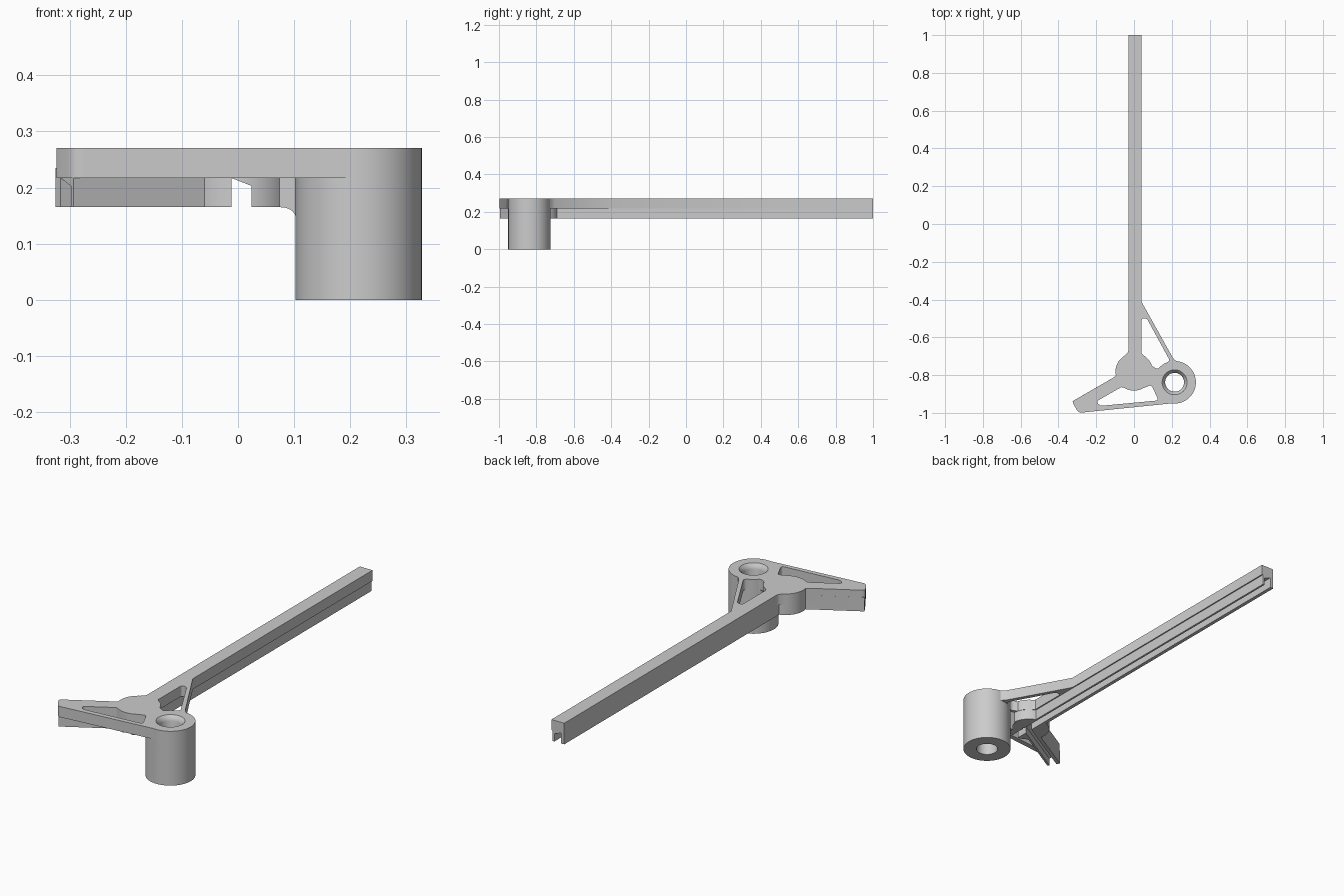
import bpy, bmesh, math
from mathutils import Vector

if "Cube" in bpy.data.objects:
    bpy.data.objects.remove(bpy.data.objects["Cube"])

grey = bpy.data.materials.new("plain grey")
grey.diffuse_color = (0.6, 0.6, 0.6, 1)
grey.use_nodes = True
grey.node_tree.nodes["Principled BSDF"].inputs["Base Color"].default_value = grey.diffuse_color

HUB = (0.0, -0.782)
BOSS = (0.215, -0.838)


def arc(c, r, a0, a1, n):
    return [(c[0] + r * math.cos(math.radians(a0 + (a1 - a0) * i / n)),
             c[1] + r * math.sin(math.radians(a0 + (a1 - a0) * i / n))) for i in range(n + 1)]


def rounded(pts):
    """Corner points may carry a third value: the setback of a rounded corner."""
    out = []
    for i, p in enumerate(pts):
        if len(p) == 2:
            out.append(p)
            continue
        c = Vector(p[:2])
        a = c + (Vector(pts[i - 1][:2]) - c).normalized() * p[2]
        b = c + (Vector(pts[(i + 1) % len(pts)][:2]) - c).normalized() * p[2]
        for k in range(7):
            t = k / 6
            v = a * (1 - t) ** 2 + c * 2 * t * (1 - t) + b * t * t
            out.append((v.x, v.y))
    return out


def prism(name, pts, lo, hi, place=lambda u, v, w: (u, v, w)):
    """Extrude a 2D outline from lo to hi, with a mapping into space."""
    bm = bmesh.new()
    pts = rounded(pts)
    rings = [[bm.verts.new(place(u, v, w)) for u, v in pts] for w in (lo, hi)]
    bm.faces.new(rings[0])
    bm.faces.new(rings[1])
    for i in range(len(pts)):
        j = (i + 1) % len(pts)
        bm.faces.new((rings[0][i], rings[0][j], rings[1][j], rings[1][i]))
    return finish(name, bm)


def finish(name, bm):
    bmesh.ops.recalc_face_normals(bm, faces=bm.faces)
    me = bpy.data.meshes.new(name)
    bm.to_mesh(me)
    bm.free()
    me.materials.append(grey)
    ob = bpy.data.objects.new(name, me)
    bpy.context.collection.objects.link(ob)
    return ob


def lathe(name, c, prof, n=64):
    bm = bmesh.new()
    rings = [[bm.verts.new((x, y, z)) for x, y in arc(c, r, 0, 360, n)[:-1]] for r, z in prof]
    bm.faces.new(rings[0])
    bm.faces.new(rings[-1])
    for a, b in zip(rings, rings[1:]):
        for i in range(n):
            j = (i + 1) % n
            bm.faces.new((a[i], a[j], b[j], b[i]))
    return finish(name, bm)


def combine(base, tool, op):
    m = base.modifiers.new("cut", 'BOOLEAN')
    m.operation, m.solver, m.object = op, 'EXACT', tool
    bpy.context.view_layer.objects.active = base
    bpy.ops.object.modifier_apply(modifier=m.name)
    bpy.data.objects.remove(tool)


def along_arm(u, v, w):      # section u,v swept along +y
    return (u, w, v)


def along_lever(u, v, w):    # same section mirrored and turned 120 degrees at the hub
    return (u * 0.5 - w * 0.866, -0.785 - u * 0.866 - w * 0.5, v)


# top plate: long arm, hub, lever, boss and brace outline
plate = prism("bracket_body", [(-0.03, 1), (-0.03, -0.677, 0.01)]
              + arc(HUB, 0.098, 120, 192, 14)
              + [(-0.11, -0.814), (-0.3285, -0.94, 0.015), (-0.2935, -1.0, 0.02)]
              + arc(BOSS, 0.1115, -95, 85, 36)
              + [(0.208, -0.713, 0.015), (0.04, -0.412), (0.04, 1)], 0.217, 0.27)

# lower ribs: arm and lever channel walls, hub, web to the boss
rib = [(-0.03, 0.165), (0.034, 0.165), (0.034, 0.235), (-0.03, 0.235)]
combine(plate, prism("arm_rib", rib, -0.78, 1, along_arm), 'UNION')
combine(plate, prism("lever_rib", rib, 0, 0.358, along_lever), 'UNION')
combine(plate, lathe("hub", HUB, [(0.0975, 0.165), (0.0975, 0.235)]), 'UNION')
web = [(0.03, 0.165), (0.105, 0.165, 0.03), (0.105, 0.12), (0.14, 0.12), (0.14, 0.235), (0.03, 0.235)]
combine(plate, prism("web", web, -0.845, -0.775, along_arm), 'UNION')

# windows in the plate
combine(plate, prism("lever_window",
        [(-0.2, -0.94, 0.015), (-0.065, -0.862, 0.01)] + arc(HUB, 0.1, 240, 300, 12)
        + [(0.092, -0.852, 0.015), (0.13, -0.934, 0.018), (-0.18, -0.963, 0.015)],
        0.1, 0.4), 'DIFFERENCE')
combine(plate, prism("brace_window",
        [(0.04, -0.5, 0.013), (0.068, -0.5, 0.013), (0.189, -0.722, 0.012), (0.125, -0.77, 0.018)]
        + arc(HUB, 0.1, 18, 60, 10) + [(0.04, -0.685)], 0.1, 0.4), 'DIFFERENCE')

# boss cylinder
combine(plate, lathe("boss", BOSS, [(0.1125, 0), (0.1125, 0.27)], 72), 'UNION')

# slots with a sloping roof under the arm and lever
slot = [(-0.012, 0.13), (0.024, 0.13), (0.024, 0.203), (-0.012, 0.217)]
combine(plate, prism("arm_slot", slot, -0.93, 1.05, along_arm), 'DIFFERENCE')
combine(plate, prism("lever_slot", slot, -0.02, 0.4, along_lever), 'DIFFERENCE')

# bore with a flared mouth
combine(plate, lathe("bore", BOSS, [(0.053, -0.05), (0.05, 0.02), (0.05, 0.245), (0.054, 0.258),
                                    (0.066, 0.27), (0.066, 0.3)]), 'DIFFERENCE')

bpy.ops.object.select_all(action='DESELECT')
plate.select_set(True)
bpy.context.view_layer.objects.active = plate
bpy.ops.object.shade_smooth_by_angle(angle=math.radians(30))
